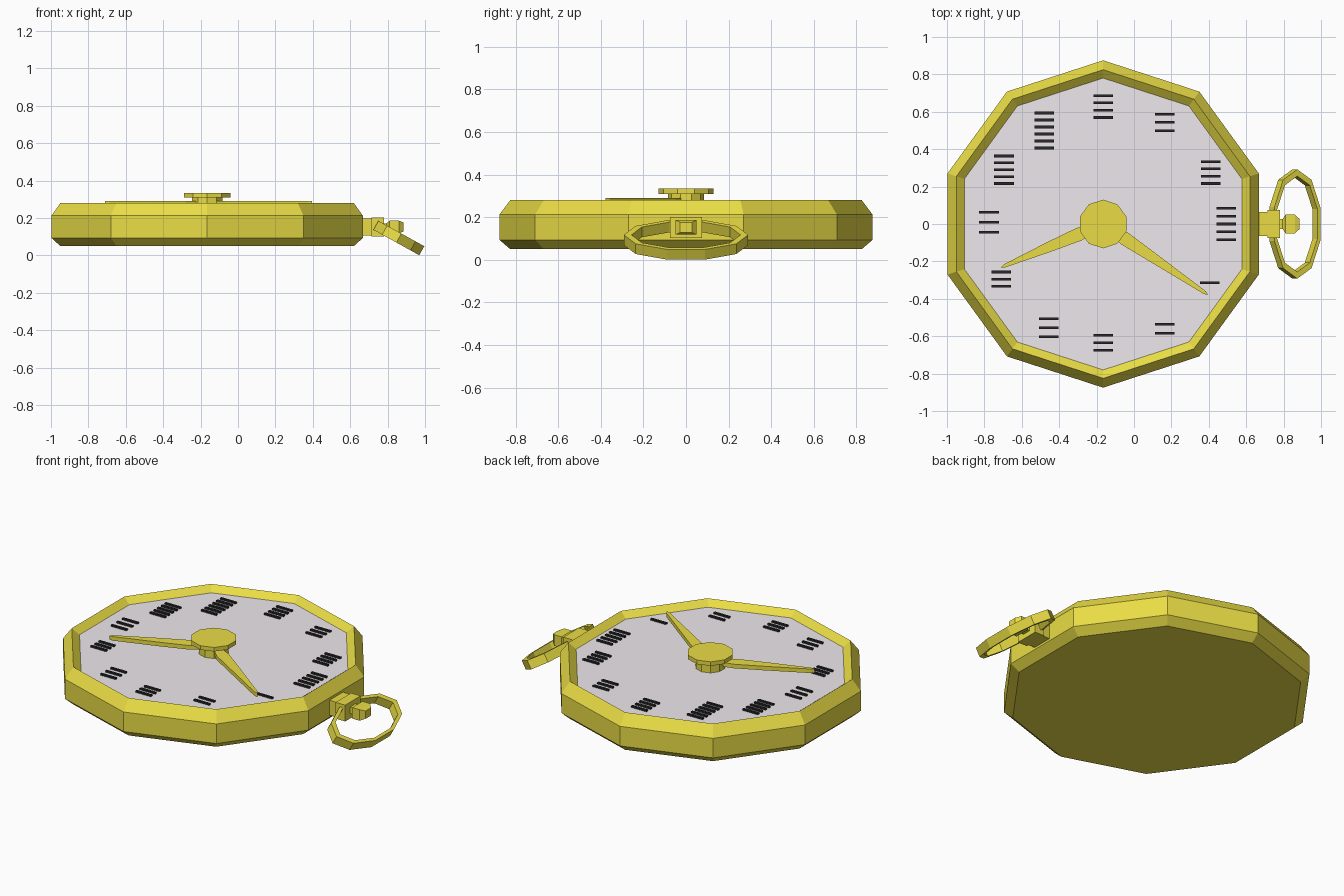
import bpy, bmesh
from math import sin, cos, pi, radians

if "Cube" in bpy.data.objects:
    bpy.data.objects.remove(bpy.data.objects["Cube"])

CX = -0.165   # centre of the case in x


def material(name, rgb):
    m = bpy.data.materials.new(name)
    m.diffuse_color = (*rgb, 1)
    m.use_nodes = True
    m.node_tree.nodes["Principled BSDF"].inputs["Base Color"].default_value = m.diffuse_color
    return m


GOLD = material("gold", (0.82, 0.72, 0.06))
PALE = material("pale_dial", (0.86, 0.81, 0.85))
BLACK = material("black_mark", (0.02, 0.02, 0.02))


def finish(name, bm, mat, loc=(0, 0, 0)):
    bmesh.ops.recalc_face_normals(bm, faces=bm.faces)
    me = bpy.data.meshes.new(name)
    bm.to_mesh(me)
    bm.free()
    me.materials.append(mat)
    ob = bpy.data.objects.new(name, me)
    ob.location = loc
    bpy.context.collection.objects.link(ob)
    return ob


def lathe(name, profile, mat, loc, closed=False, sides=10):
    """Spin (radius, z) points; cap the ends, or close the section."""
    bm = bmesh.new()
    rings = []
    for r, z in profile:
        angles = [pi / 2 + 2 * pi * i / sides for i in range(sides)]
        rings.append([bm.verts.new((r * cos(a), r * sin(a), z)) for a in angles])
    pairs = list(zip(rings, rings[1:]))
    if closed:
        pairs.append((rings[-1], rings[0]))
    else:
        bm.faces.new(rings[0])
        bm.faces.new(rings[-1])
    for a, b in pairs:
        for i in range(sides):
            j = (i + 1) % sides
            bm.faces.new((a[i], a[j], b[j], b[i]))
    return finish(name, bm, mat, loc)


def extrude_outline(name, pts, z0, z1, mat, loc):
    bm = bmesh.new()
    face = bm.faces.new([bm.verts.new((x, y, z0)) for x, y in pts])
    new = bmesh.ops.extrude_face_region(bm, geom=[face])["geom"]
    verts = [g for g in new if isinstance(g, bmesh.types.BMVert)]
    bmesh.ops.translate(bm, verts=verts, vec=(0, 0, z1 - z0))
    return finish(name, bm, mat, loc)


def block_chain(name, sections, mat, loc):
    """Rectangular sections (x, half y, half z) joined along x."""
    bm = bmesh.new()
    loops = [[bm.verts.new((x, sy * h, sz * k))
              for sy, sz in ((-1, -1), (1, -1), (1, 1), (-1, 1))]
             for x, h, k in sections]
    bm.faces.new(loops[0])
    bm.faces.new(loops[-1])
    for a, b in zip(loops, loops[1:]):
        for i in range(4):
            j = (i + 1) % 4
            bm.faces.new((a[i], a[j], b[j], b[i]))
    return finish(name, bm, mat, loc)


# Case with bevelled edges and a rim sloping inward to the dial
lathe("case", [(0.825, 0.05), (0.875, 0.093), (0.875, 0.213), (0.825, 0.28),
               (0.78, 0.245), (0.76, 0.235)], GOLD, (CX, 0, 0))
lathe("dial", [(0.78, 0.236), (0.78, 0.246)], PALE, (CX, 0, 0))

# Centre cap on its stem
lathe("hand_cap", [(0.085, 0.245), (0.085, 0.31), (0.13, 0.31), (0.13, 0.335)],
      GOLD, (CX, 0, 0))

# Tapered hands
for name, length, angle in (("minute_hand", 0.677, -34), ("hour_hand", 0.592, 203)):
    half = [(0.05, 0.022), (0.14, 0.036), (0.32, 0.027), (length - 0.02, 0.009)]
    pts = half + [(length, 0)] + [(x, -y) for x, y in reversed(half)]
    hand = extrude_outline(name, pts, 0.265, 0.29, GOLD, (CX, 0, 0))
    hand.rotation_euler.z = radians(angle)

# Plain hour marks: rows of thin bars (x, y, width across y)
marks = [(0.405, -0.315, 0.013), (0.165, -0.56, 0.06), (-0.165, -0.635, 0.095),
         (-0.455, -0.555, 0.11), (-0.71, -0.295, 0.09), (-0.775, 0.01, 0.12),
         (-0.695, 0.29, 0.16), (-0.48, 0.5, 0.2), (-0.165, 0.628, 0.13),
         (0.165, 0.543, 0.1), (0.41, 0.275, 0.13), (0.493, 0, 0.18)]
bm = bmesh.new()
for x, y, width in marks:
    n = max(1, round(width / 0.035))
    for i in range(n):
        t = i / (n - 1) - 0.5 if n > 1 else 0
        verts = bmesh.ops.create_cube(bm, size=1)["verts"]
        bmesh.ops.scale(bm, verts=verts, vec=(0.105, 0.014, 0.012))
        bmesh.ops.translate(bm, verts=verts, vec=(x, y + t * (width - 0.013), 0.25))
finish("hour_marks", bm, BLACK)

# Neck, collar and winding knob
block_chain("neck", [(0.63, 0.065, 0.046), (0.72, 0.065, 0.046)], GOLD, (0, 0, 0.152))
block_chain("collar", [(0.715, 0.075, 0.05), (0.78, 0.075, 0.05)], GOLD, (0, 0, 0.152))
block_chain("winding_knob", [(0.775, 0.027, 0.02), (0.795, 0.027, 0.02),
                             (0.81, 0.05, 0.034), (0.86, 0.05, 0.034),
                             (0.885, 0.027, 0.024)], GOLD, (0, 0, 0.152))

# Hanging bow: ten-sided oval ring, tilted down
bow = lathe("bow_ring", [(0.292, -0.0275), (0.292, 0.0275), (0.256, 0.0275),
                         (0.256, -0.0275)], GOLD, (0.86, 0, 0.093), closed=True)
bow.scale.x = 0.505
bow.rotation_euler.y = radians(29)
